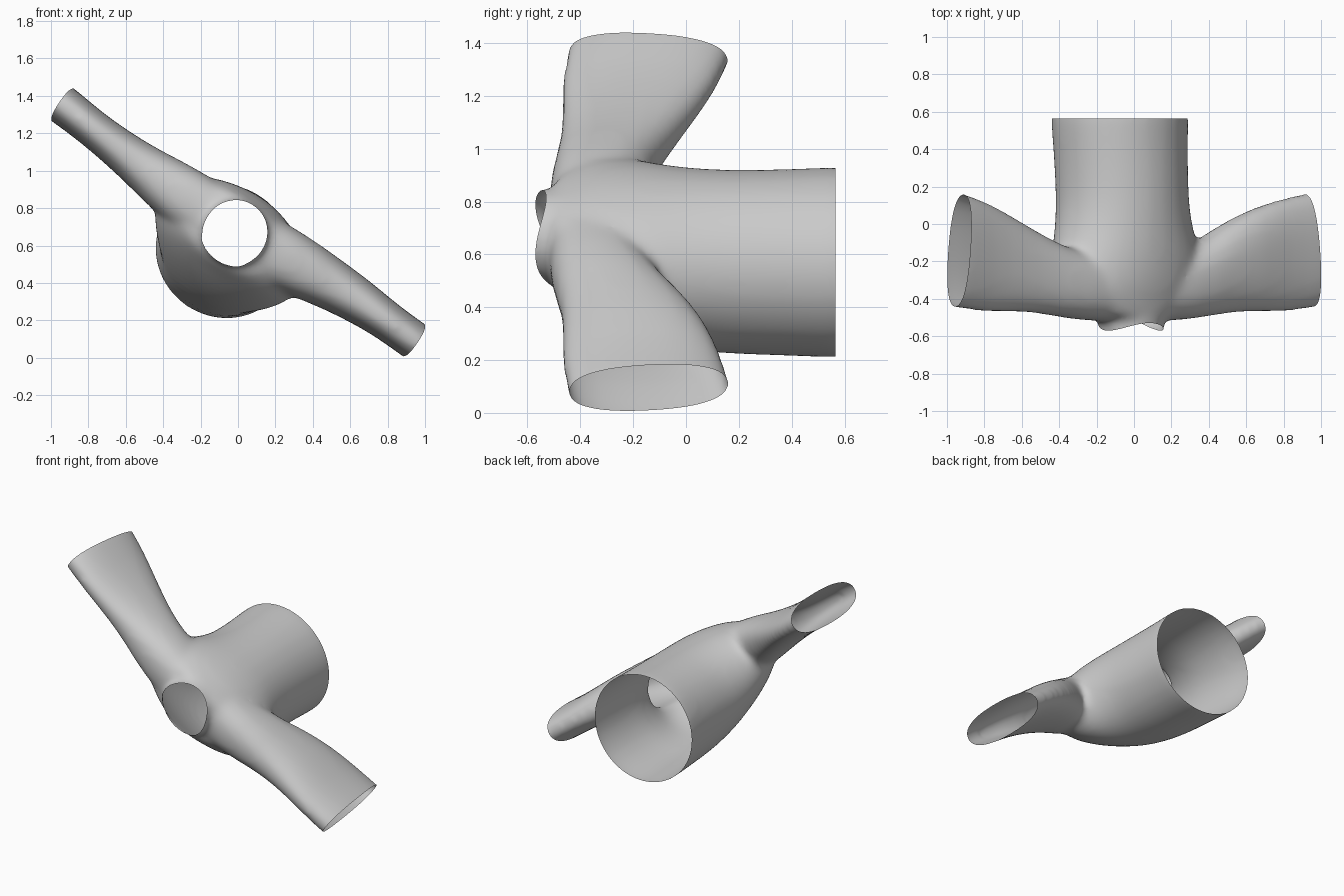
import bpy, bmesh, math
from mathutils import Matrix

if "Cube" in bpy.data.objects:
    bpy.data.objects.remove(bpy.data.objects["Cube"])

N = 32

# Local frame: x along the sleeves, y towards the hem, z through the chest
def loft(bm, rings):
    loops = [[bm.verts.new(p) for p in r] for r in rings]
    for a, b in zip(loops, loops[1:]):
        for i in range(N):
            j = (i + 1) % N
            bm.faces.new((a[i], a[j], b[j], b[i]))
    bm.faces.new(loops[0][::-1])
    bm.faces.new(loops[-1])

def oval(e):
    pts = []
    for i in range(N):
        t = 2 * math.pi * i / N
        c, s = math.cos(t), math.sin(t)
        pts.append((math.copysign(abs(c) ** e, c), math.copysign(abs(s) ** e, s)))
    return pts

bm = bmesh.new()

# Body: y, centre x, half width, low z, high z
body = [(.75, .02, .375, -.525, .19), (.56, .02, .375, -.525, .19), (.4, .025, .365, -.515, .185),
        (.2, .03, .362, -.505, .185), (.08, .03, .368, -.49, .185), (-.05, .03, .395, -.465, .185),
        (-.15, .03, .435, -.43, .185), (-.25, .02, .455, -.385, .18), (-.34, .01, .45, -.335, .17),
        (-.42, .005, .4, -.285, .15), (-.48, .01, .3, -.25, .135), (-.515, .016, .22, -.23, .13)]
loft(bm, [[(x + a * w, y, (z0 + z1) / 2 + b * (z1 - z0) / 2) for a, b in oval(1)]
          for y, x, w, z0, z1 in body])

# Neck tube
loft(bm, [[(.016 + a * r, y, -.05 + b * r) for a, b in oval(1)]
          for y, r in ((-.3, .2), (-.45, .195), (-.51, .178), (-.57, .171), (-.7, .171))])

# Sleeves in one run: x, low y, high y, low z, high z
sleeves = [(-1.3, -.44, .22, -.105, .115), (-1.13, -.45, .17, -.105, .11),
           (-.95, -.475, .125, -.112, .085), (-.75, -.468, .03, -.135, .08),
           (-.55, -.48, -.07, -.17, .09), (-.36, -.515, -.15, -.21, .12),
           (0, -.53, -.2, -.22, .13),
           (.36, -.515, -.14, -.19, .155), (.55, -.48, -.005, -.14, .145),
           (.75, -.465, .085, -.108, .14), (.95, -.475, .14, -.09, .115),
           (1.13, -.45, .17, -.1, .11), (1.3, -.44, .2, -.1, .11)]
loft(bm, [[(x, (y0 + y1) / 2 + a * (y1 - y0) / 2, (z0 + z1) / 2 + b * (z1 - z0) / 2)
           for a, b in oval(.85)] for x, y0, y1, z0, z1 in sleeves])
bmesh.ops.recalc_face_normals(bm, faces=bm.faces)

mesh = bpy.data.meshes.new("shirt")
bm.to_mesh(mesh)
bm.free()
shirt = bpy.data.objects.new("shirt", mesh)
bpy.context.collection.objects.link(shirt)

# Fuse the lofts into one soft skin
sub = shirt.modifiers.new("round", 'SUBSURF')
sub.levels = sub.render_levels = 1
rem = shirt.modifiers.new("fuse", 'REMESH')
rem.mode = 'VOXEL'
rem.voxel_size = .02
smo = shirt.modifiers.new("soften", 'SMOOTH')
smo.factor, smo.iterations = .5, 14
deps = bpy.context.evaluated_depsgraph_get()
fused = bpy.data.meshes.new_from_object(shirt.evaluated_get(deps))
shirt.modifiers.clear()

bm = bmesh.new()
bm.from_mesh(fused)

def trim(point, normal):
    bmesh.ops.bisect_plane(bm, geom=bm.verts[:] + bm.edges[:] + bm.faces[:],
                           plane_co=point, plane_no=normal, clear_outer=True)

def scoop(sign):
    for v in bm.verts:
        v.co.y += sign * .05 * min(1, ((v.co.z + .02) / .16) ** 2)

# Open the hem, the cuffs and the scooped neckline
trim((0, .565, 0), (0, 1, 0))
for s in (-1, 1):
    trim((s * 1.127, -.15, 0), (s, .09, 0))
scoop(-1)
trim((0, -.57, 0), (0, -1, 0))
scoop(1)

# Tilt into place
bm.transform(Matrix.Translation((0, 0, .72)) @ Matrix.Rotation(math.radians(34), 4, 'Y'))
for f in bm.faces:
    f.smooth = True
bm.to_mesh(mesh)
bm.free()
bpy.data.meshes.remove(fused)
